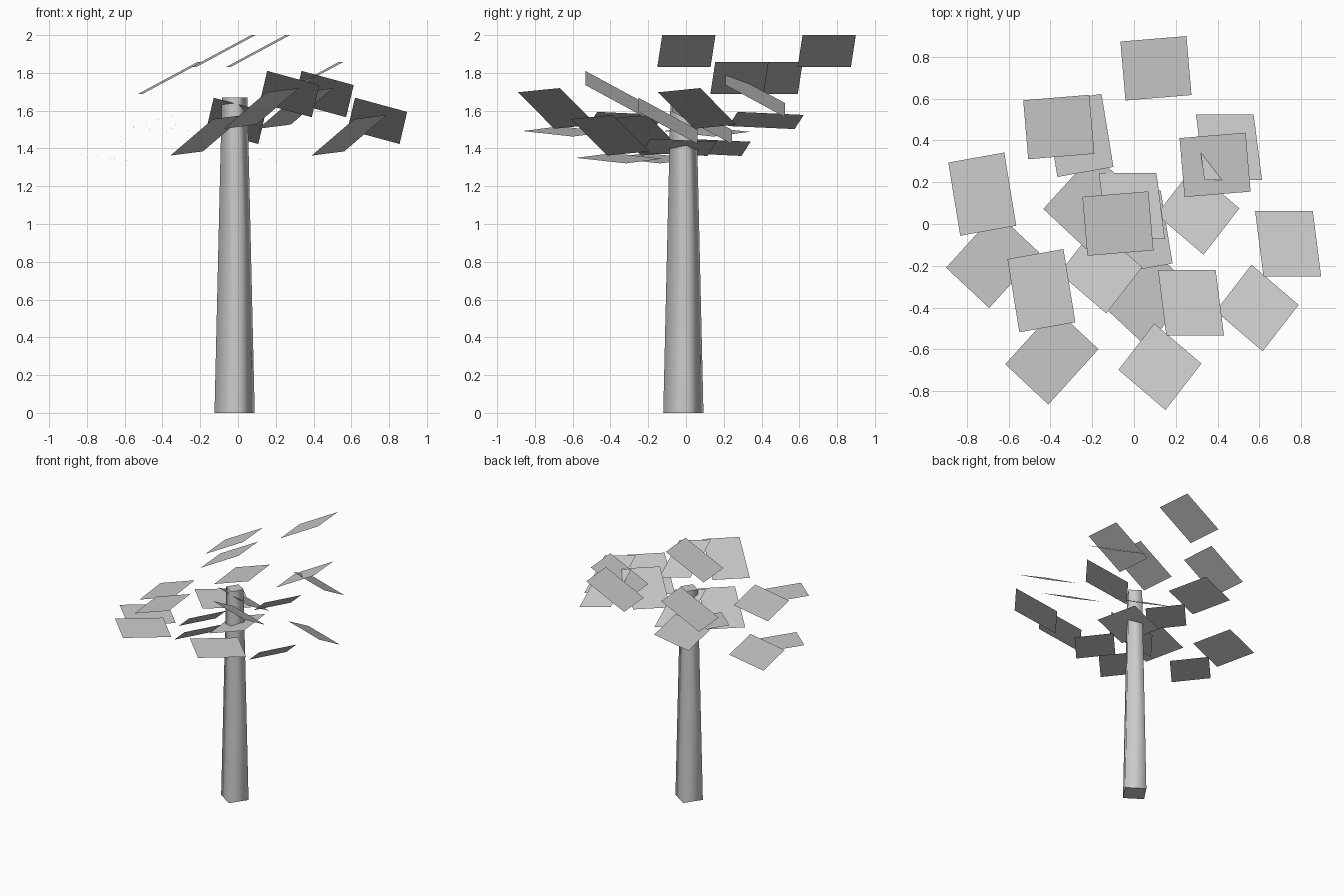
import bpy, bmesh
from math import radians
from mathutils import Matrix, Vector

cube = bpy.data.objects.get("Cube")
if cube:
    bpy.data.objects.remove(cube, do_unlink=True)

# One flat grey for the whole tree
grey = bpy.data.materials.new("pale_grey")
grey.use_nodes = True
colour = (0.6, 0.6, 0.6, 1)
grey.diffuse_color = colour
grey.node_tree.nodes["Principled BSDF"].inputs["Base Color"].default_value = colour


def finish(bm, name):
    mesh = bpy.data.meshes.new(name)
    bm.to_mesh(mesh)
    bm.free()
    mesh.materials.append(grey)
    obj = bpy.data.objects.new(name, mesh)
    bpy.context.collection.objects.link(obj)
    return obj


# Trunk: tapered four-sided post, soft sides and crisp flat caps
height = 1.67
bm = bmesh.new()
bmesh.ops.create_cone(bm, cap_ends=True, segments=4, radius1=0.1085,
                      radius2=0.069, depth=height)
turn = Matrix.Rotation(radians(11), 4, "Z")
bm.transform(Matrix.Translation((-0.018, -0.014, height / 2)) @ turn)
for face in bm.faces:
    face.smooth = abs(face.normal.z) < 0.5
for edge in bm.edges:
    edge.smooth = all(f.smooth for f in edge.link_faces)
finish(bm, "trunk")

# Leaf kinds: centre of the rearmost leaf and its two edge directions
kinds = {
    "upper_leaf": ((0.105, 0.745, 1.915), (0.316, 0.026, 0.17), (0.024, -0.282, 0)),
    "left_tilted_leaf": ((-0.261, 0.424, 1.548), (0.268, 0.048, 0.075), (0.057, -0.35, 0.016)),
    "back_tilted_leaf": ((0.4545, 0.367, 1.688), (0.276, 0, -0.075), (0.04, -0.314, 0.17)),
    "steep_leaf": ((0.306, 0.06, 1.612), (0.225, -0.192, 0.193), (-0.172, -0.222, -0.022)),
    "level_leaf": ((-0.211, 0.108, 1.49), (0.24, 0.265, -0.029), (0.206, -0.193, -0.025)),
}

# Every kind repeats on the same four branch spots
spots = [Vector(s) for s in ((0, 0, 0), (0.283, -0.462, -0.142),
                             (-0.182, -0.743, 0), (-0.465, -0.281, -0.142))]


def leaf(name, centre, u, v):
    bm = bmesh.new()
    corners = [(-1, -1), (-1, 1), (1, 1), (1, -1)]
    face = bm.faces.new([bm.verts.new(centre + (u * a + v * b) / 2) for a, b in corners])
    face.normal_update()
    if face.normal.z < 0:
        face.normal_flip()
    finish(bm, name)


for kind, (centre, u, v) in kinds.items():
    for number, spot in enumerate(spots, 1):
        leaf(f"{kind}_{number}", Vector(centre) + spot, Vector(u), Vector(v))
